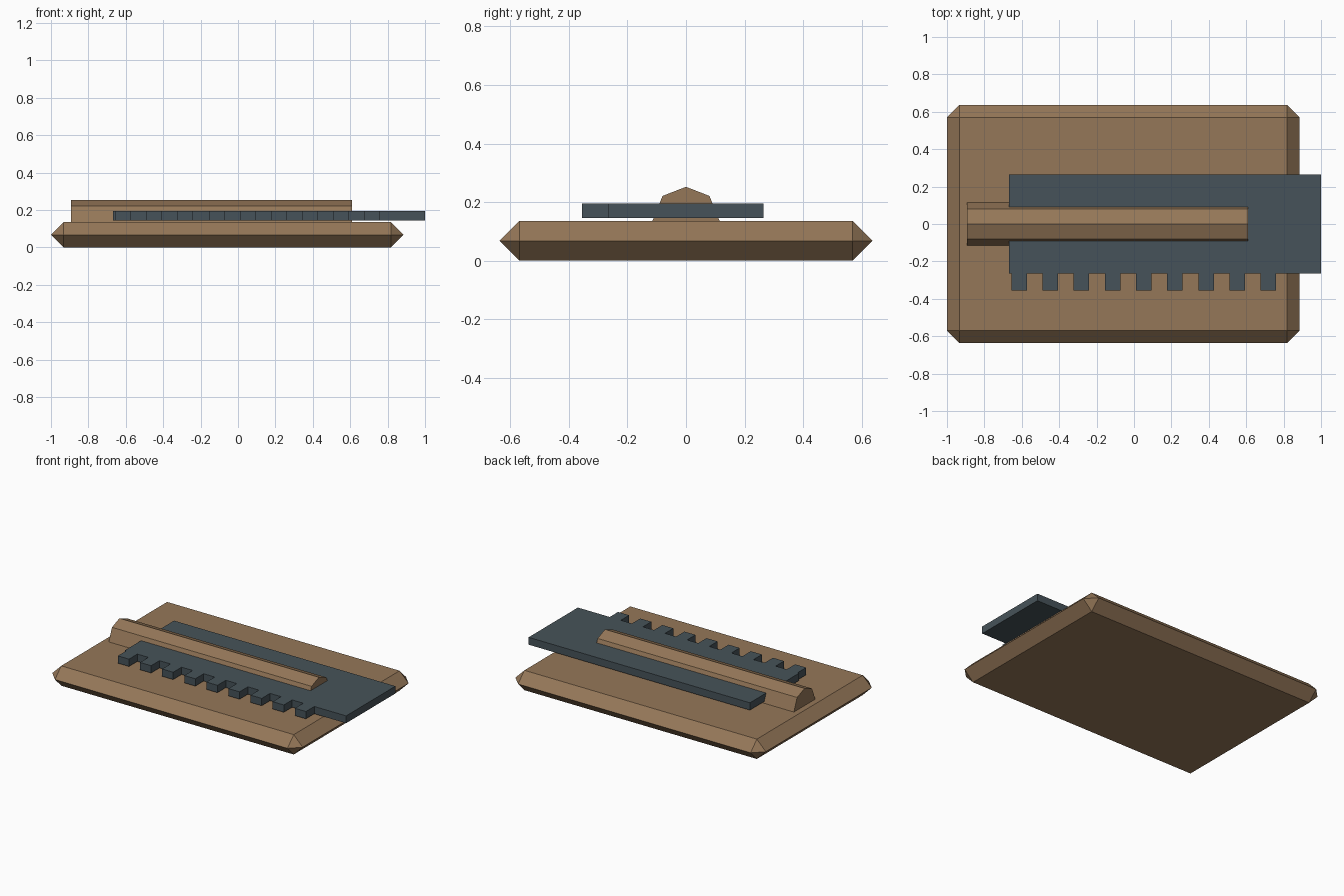
import bpy, bmesh
from mathutils import Vector, Matrix

if "Cube" in bpy.data.objects:
    bpy.data.objects.remove(bpy.data.objects["Cube"])


def material(name, rgb):
    m = bpy.data.materials.new(name)
    m.diffuse_color = (*rgb, 1)
    m.use_nodes = True
    m.node_tree.nodes["Principled BSDF"].inputs["Base Color"].default_value = m.diffuse_color
    return m


def make(name, bm, mat):
    bmesh.ops.recalc_face_normals(bm, faces=bm.faces)
    mesh = bpy.data.meshes.new(name)
    bm.to_mesh(mesh)
    bm.free()
    mesh.materials.append(mat)
    obj = bpy.data.objects.new(name, mesh)
    bpy.context.collection.objects.link(obj)
    return obj


def prism(name, points, direction, mat):
    bm = bmesh.new()
    face = bm.faces.new([bm.verts.new(p) for p in points])
    ext = bmesh.ops.extrude_face_region(bm, geom=[face], use_keep_orig=True)
    verts = [g for g in ext["geom"] if isinstance(g, bmesh.types.BMVert)]
    bmesh.ops.translate(bm, verts=verts, vec=Vector(direction))
    return make(name, bm, mat)


wood = material("wood", (0.30, 0.185, 0.098))
slate = material("slate_metal", (0.062, 0.086, 0.10))

# Base board: bevels from above and below meet in a sharp edge at mid height
x0, x1, hy, h = -1.0, 0.886, 0.637, 0.135
c = h / 2
bm = bmesh.new()
for sx in (x0, x1):
    inner = sx + c if sx < 0 else sx - c
    for sy in (-1, 1):
        for p in ((inner, sy * (hy - c), 0), (inner, sy * (hy - c), h),
                  (sx, sy * (hy - c), c), (inner, sy * hy, c)):
            bm.verts.new(p)
bmesh.ops.convex_hull(bm, input=bm.verts)
bmesh.ops.dissolve_limit(bm, angle_limit=0.01, verts=bm.verts, edges=bm.edges)
make("base_board", bm, wood)

# Guide rail: tapered sides with a low ridge on top
section = [(-0.115, h), (0.115, h), (0.08, 0.221), (0, 0.252), (-0.08, 0.221)]
prism("guide_rail", [(-0.893, y, z) for y, z in section], (1.503, 0, 0), wood)

# Sliding rack: flat plate with nine square teeth along the front
outline = [(-0.667, 0.265), (-0.667, -0.265)]
for i in range(9):
    a = -0.656 + i * 0.1666
    b = a + 0.0833
    outline += [(a, -0.265), (a, -0.355), (b, -0.355), (b, -0.265)]
outline += [(1.0, -0.265), (1.0, 0.265)]
prism("sliding_rack", [(x, y, 0.145) for x, y in outline], (0, 0, 0.05), slate)
